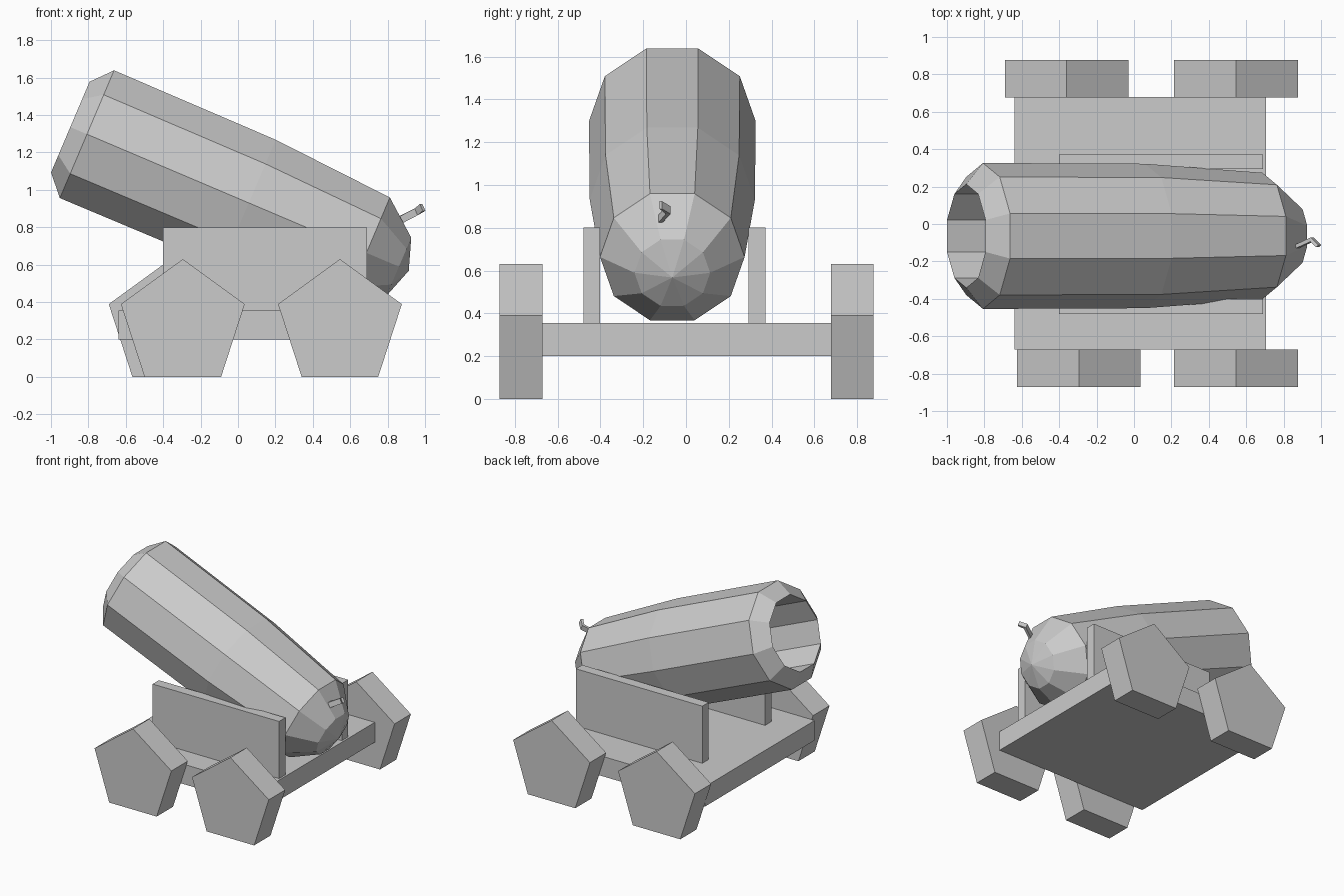
import bpy, bmesh
from math import sin, cos, pi, radians
from mathutils import Vector

if "Cube" in bpy.data.objects:
    bpy.data.objects.remove(bpy.data.objects["Cube"])


def make_object(name, rings, close_ends=True):
    """Loft equal-length rings of points into a flat-shaded object."""
    bm = bmesh.new()
    loops = [[bm.verts.new(p) for p in ring] for ring in rings]
    n = len(loops[0])
    for a, b in zip(loops, loops[1:]):
        for i in range(n):
            j = (i + 1) % n
            bm.faces.new((a[i], a[j], b[j], b[i]))
    if close_ends:
        bm.faces.new(loops[0])
        bm.faces.new(loops[-1])
    bmesh.ops.remove_doubles(bm, verts=bm.verts, dist=1e-4)
    bmesh.ops.recalc_face_normals(bm, faces=bm.faces)
    mesh = bpy.data.meshes.new(name)
    bm.to_mesh(mesh)
    bm.free()
    obj = bpy.data.objects.new(name, mesh)
    bpy.context.collection.objects.link(obj)
    return obj


def box(name, x0, x1, y0, y1, z0, z1):
    ring = lambda z: [(x0, y0, z), (x1, y0, z), (x1, y1, z), (x0, y1, z)]
    return make_object(name, [ring(z0), ring(z1)])


# Carriage deck and the two side plates
box("deck", -0.64, 0.705, -0.67, 0.68, 0.20, 0.355)
box("front_side_plate", -0.40, 0.69, -0.48, -0.402, 0.355, 0.80)
box("back_side_plate", -0.40, 0.69, 0.293, 0.371, 0.355, 0.80)


# Pentagonal wheels, flat side down
def wheel(name, x, y0, y1, r=0.348):
    zc = r * cos(pi / 5)
    ring = lambda y: [(x + r * sin(2 * pi * k / 5), y, zc + r * cos(2 * pi * k / 5))
                      for k in range(5)]
    make_object(name, [ring(y0), ring(y1)])


wheel("front_left_wheel", -0.295, -0.872, -0.67)
wheel("front_right_wheel", 0.545, -0.872, -0.67)
wheel("back_left_wheel", -0.36, 0.677, 0.877)
wheel("back_right_wheel", 0.545, 0.677, 0.877)

# Tilted ten-sided barrel with a hollow bore and a faceted rounded breech
tilt = radians(23)
axis = Vector((cos(tilt), 0, -sin(tilt)))
up = Vector((sin(tilt), 0, cos(tilt)))
side = Vector((0, 1, 0))
muzzle = Vector((-0.8075, -0.064, 1.2975))

# (distance along the axis, radius): bore end, muzzle lip, body, breech
profile = [(0.95, 0.0), (0.95, 0.277), (-0.097, 0.277), (0.0, 0.39),
           (0.94, 0.386), (1.623, 0.338), (1.812, 0.177), (1.869, 0.0)]
rings = [[muzzle + axis * d + side * (r * cos(k * pi / 5)) + up * (r * sin(k * pi / 5))
          for k in range(10)] for d, r in profile]
make_object("barrel", rings, close_ends=False)

# Bent fuse sticking out of the breech
path = [Vector((0.85, -0.13, 0.83)), Vector((0.952, -0.083, 0.882)),
        Vector((0.987, -0.118, 0.906))]
thick = [Vector((-0.003, 0.009, 0)), Vector((0, 0.011, 0)), Vector((0.007, 0.006, 0))]
height = Vector((-0.008, 0, 0.018))
make_object("fuse", [[p + t + height, p - t + height, p - t - height, p + t - height]
                     for p, t in zip(path, thick)])
